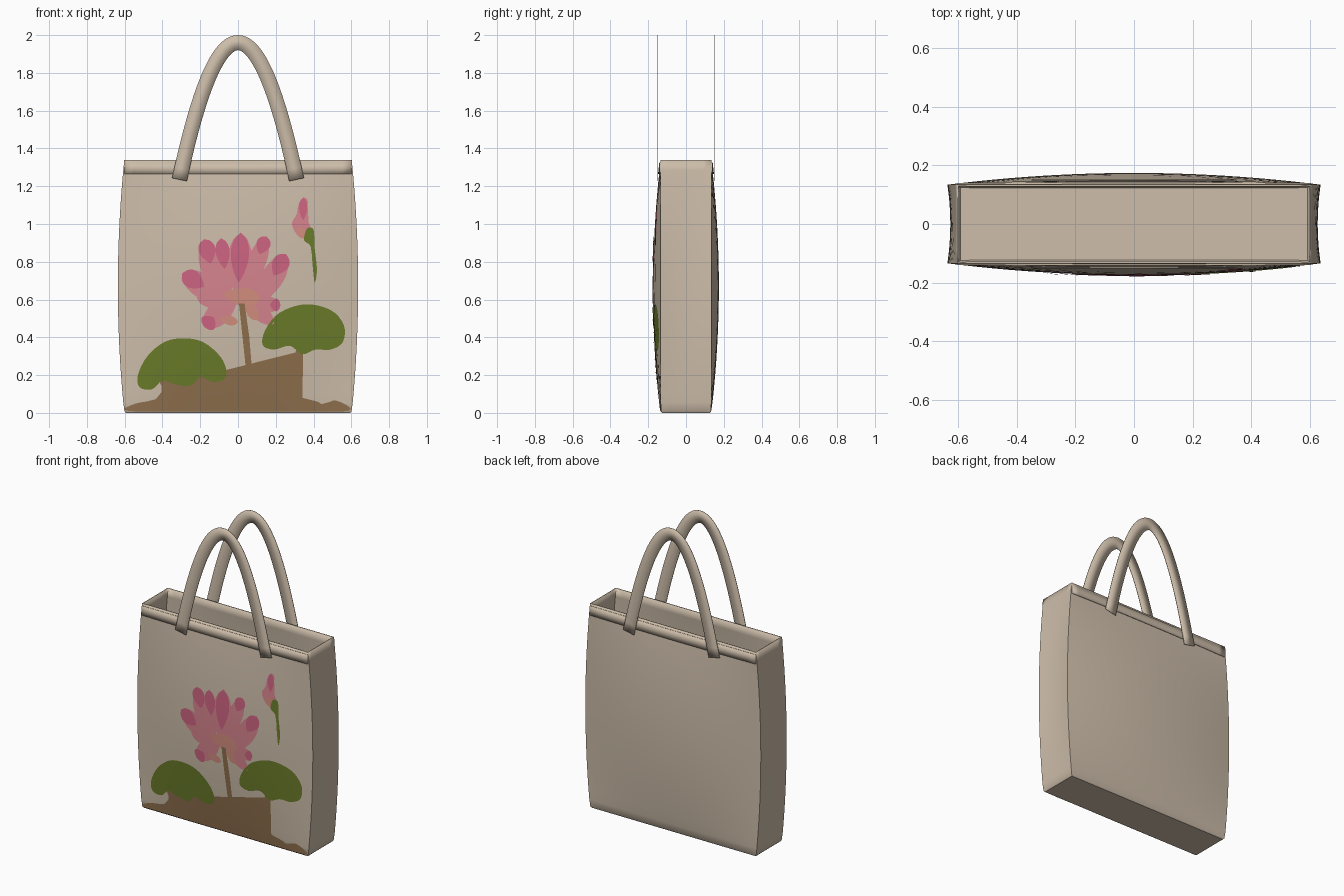
import bpy
import bmesh
import math
from mathutils import Vector

cube = bpy.data.objects.get("Cube")
if cube:
    bpy.data.objects.remove(cube, do_unlink=True)

HEIGHT, HALF_W, HALF_D = 1.34, 0.602, 0.134


def make_material(name, r, g, b):
    mat = bpy.data.materials.new(name)
    mat.use_nodes = True
    mat.diffuse_color = (r, g, b, 1)
    mat.node_tree.nodes["Principled BSDF"].inputs["Base Color"].default_value = (r, g, b, 1)
    return mat


canvas = make_material("canvas", 0.61, 0.51, 0.4)
green = make_material("leaf_green", 0.145, 0.2, 0.023)
brown = make_material("earth_brown", 0.275, 0.162, 0.076)
pink = make_material("petal_pink", 0.67, 0.23, 0.27)
deep_pink = make_material("deep_pink", 0.61, 0.125, 0.22)
salmon = make_material("salmon", 0.65, 0.27, 0.21)


def finish(name, bm, mat, thickness=0, offset=-1):
    mesh = bpy.data.meshes.new(name)
    bm.to_mesh(mesh)
    bm.free()
    obj = bpy.data.objects.new(name, mesh)
    bpy.context.collection.objects.link(obj)
    mesh.materials.append(mat)
    bpy.ops.object.select_all(action="DESELECT")
    obj.select_set(True)
    bpy.context.view_layer.objects.active = obj
    bpy.ops.object.shade_smooth_by_angle(angle=math.radians(40))
    if thickness:
        solid = obj.modifiers.new("thickness", "SOLIDIFY")
        solid.thickness, solid.offset = thickness, offset
    return obj


# Shape of the softly stuffed bag
def swell(z):
    return max(0, 1 - (2 * z / HEIGHT - 1) ** 2)


def half_width(z):
    return HALF_W + 0.034 * swell(z)


def panel_depth(x, z):
    return HALF_D + 0.04 * swell(z) * max(0, 1 - (x / half_width(z)) ** 2)


def ring(z, inset=0):
    w, pts = half_width(z), []
    for sign in (-1, 1):
        for i in range(24):
            x = sign * w * (i / 12 - 1)
            pts.append((-x, sign * panel_depth(x, z)))
        for i in range(6):
            t = i / 3 - 1
            dip = 0.01 * swell(z) * (1 - t * t)
            pts.append((-sign * (w - dip), -sign * HALF_D * t))
    k, d = 1 - inset / HALF_W, 1 - inset / HALF_D
    return [Vector((x * k, y * d, z)) for x, y in pts]


# Bag body: stacked rings, closed floor, open top
bm = bmesh.new()
levels = [(0, 0.008), (0.008, 0.002)] + [(HEIGHT * i / 24, 0) for i in range(1, 25)]
rings = [[bm.verts.new(p) for p in ring(z, inset)] for z, inset in levels]
for low, high in zip(rings, rings[1:]):
    for i in range(len(low)):
        j = (i + 1) % len(low)
        bm.faces.new((low[i], low[j], high[j], high[i]))
bm.faces.new(rings[0])
bmesh.ops.recalc_face_normals(bm, faces=bm.faces)
# an open shell: make sure the floor looks down
bm.faces.ensure_lookup_table()
if bm.faces[-1].normal.z > 0:
    bmesh.ops.reverse_faces(bm, faces=bm.faces)
finish("bag_body", bm, canvas, 0.006)


def ribbon(name, rows, thickness):
    bm = bmesh.new()
    rows = [[bm.verts.new(p) for p in row] for row in rows]
    for a, b in zip(rows, rows[1:]):
        for i in range(len(a) - 1):
            bm.faces.new((a[i], a[i + 1], b[i + 1], b[i]))
    finish(name, bm, canvas, thickness, 0)


# Hem strips and parabolic flat handles, front and back
for side, sign in (("front", -1), ("back", 1)):
    ribbon(side + "_hem", [
        [(HALF_W * t / 12, sign * (panel_depth(HALF_W * t / 12, z) + 0.002), z)
         for z in (1.265, 1.295, 1.325)] for t in range(-12, 13)], 0.007)
    rows = []
    for i in range(-24, 25):
        x = 0.31 * i / 24
        slope = -2 * 0.725 * x / 0.31 ** 2
        normal = Vector((-slope, 0, 1)).normalized() * 0.04
        mid = Vector((x, sign * 0.15, 1.96 - 0.725 * (i / 24) ** 2))
        rows.append([mid - normal, mid + normal])
    ribbon(side + "_handle", rows, 0.004)


# Painted motif: thin plates that follow the front panel
def smooth(points, steps=4):
    out, n = [], len(points)
    for i in range(n):
        a, b, c, d = (Vector(points[(i + k) % n]) for k in (-1, 0, 1, 2))
        for s in range(steps):
            t = s / steps
            out.append(0.5 * (2 * b + (c - a) * t + (2 * a - 5 * b + 4 * c - d) * t * t
                              + (3 * b - a - 3 * c + d) * t ** 3))
    return out


def plate(name, outline, mat, lift):
    bm = bmesh.new()
    bm.faces.new([bm.verts.new((x, 0, z)) for x, z in outline])
    bmesh.ops.triangulate(bm, faces=bm.faces[:])
    for axis in (Vector((1, 0, 0)), Vector((0, 0, 1))):
        for i in range(-7, 13):
            bmesh.ops.bisect_plane(bm, geom=bm.verts[:] + bm.edges[:] + bm.faces[:],
                                   plane_co=axis * i * 0.1, plane_no=axis)
    bm.normal_update()
    bmesh.ops.reverse_faces(bm, faces=[f for f in bm.faces if f.normal.y > 0])
    for v in bm.verts:
        v.co.y = -panel_depth(v.co.x, v.co.z) - lift
    finish(name, bm, mat)


def petal(name, base, tip, width, mat, lift):
    base, tip = Vector(base), Vector(tip)
    along = tip - base
    across = Vector((-along.y, along.x)).normalized() * width / 2
    ts = [i / 10 for i in range(11)]
    prof = [math.sin(math.pi * t ** 1.3) ** 0.6 if 0 < t < 1 else 0 for t in ts]
    left = [base + along * t + across * p for t, p in zip(ts, prof)]
    right = [base + along * t - across * p for t, p in zip(ts, prof)]
    plate(name, left + right[-2:0:-1], mat, lift)


# Ground with roots and stalks
plate("ground", smooth([
    (-.59, .012), (-.54, .05), (-.43, .07), (-.39, .11), (-.41, .17), (-.3, .19), (-.2, .2),
    (-.08, .17), (-.15, .14), (-.19, .12), (-.07, .12), (.02, .1), (.09, .13), (.16, .25),
    (.205, .25), (.17, .17), (.16, .1), (.22, .1), (.27, .17), (.31, .34), (.345, .33),
    (.3, .15), (.32, .09), (.42, .06), (.45, .045), (.52, .065), (.59, .012), (.3, .008),
    (-.3, .008)]), brown, 0.002)
plate("flower_stem", [(.03, .09), (.04, .25), (.005, .58), (.035, .58), (.06, .4), (.085, .1)],
      brown, 0.005)

# Lily pads
plate("left_pad", smooth([
    (-.53, .2), (-.48, .3), (-.39, .375), (-.29, .395), (-.185, .375), (-.095, .3),
    (-.06, .22), (-.08, .175), (-.14, .165), (-.2, .19), (-.25, .145), (-.33, .15),
    (-.4, .17), (-.455, .125), (-.52, .135)]), green, 0.003)
plate("right_pad", smooth([
    (.13, .36), (.145, .44), (.22, .53), (.355, .575), (.49, .545), (.56, .465),
    (.555, .375), (.49, .335), (.41, .335), (.34, .31), (.275, .355), (.19, .335)]),
    green, 0.003)

# Blossom: broad petals, each with a darker tip
petals = [
    ((-.04, .58), (-.295, .74), .13, .45), ((-.09, .6), (-.18, .92), .12, .4),
    ((-.05, .6), (-.09, .925), .1, .5), ((0, .6), (.015, .955), .13, .75),
    ((.03, .62), (.15, .935), .1, .3), ((.09, .56), (.255, .84), .12, .4),
    ((.03, .64), (.2, .74), .12, 0), ((.04, .58), (.225, .57), .09, .3),
    ((0, .62), (-.18, .455), .12, .3), ((.03, .6), (.19, .47), .08, 0),
    ((-.02, .6), (-.22, .61), .1, 0)]
for n, (base, tip, width, dark) in enumerate(petals):
    petal(f"petal_{n}", base, tip, width, pink, 0.002 + n * 0.0001)
    if dark:
        start = Vector(tip).lerp(Vector(base), dark)
        petal(f"petal_tip_{n}", start, tip, width * 0.75, deep_pink, 0.0045)
for n, (base, tip, width) in enumerate([
        ((-.08, .63), (.12, .6), .1), ((-.1, .5), (0, .48), .05), ((.04, .6), (.1, .49), .06)]):
    petal(f"blossom_heart_{n}", base, tip, width, salmon, 0.004)

# Bud with its hanging sepal
plate("bud", smooth([(.32, 1.1), (.345, 1.14), (.37, 1.12), (.36, 1.05), (.385, .97),
                     (.35, .925), (.315, .94), (.285, 1), (.31, 1.05)]), pink, 0.002)
petal("bud_tip", (.345, 1.02), (.345, 1.14), .045, deep_pink, 0.0045)
petal("bud_base", (.36, .92), (.32, .98), .045, salmon, 0.004)
plate("bud_sepal", smooth([(.365, .975), (.4, .97), (.405, .88), (.418, .76), (.406, .69),
                           (.395, .78), (.385, .88), (.35, .915)]), green, 0.005)
